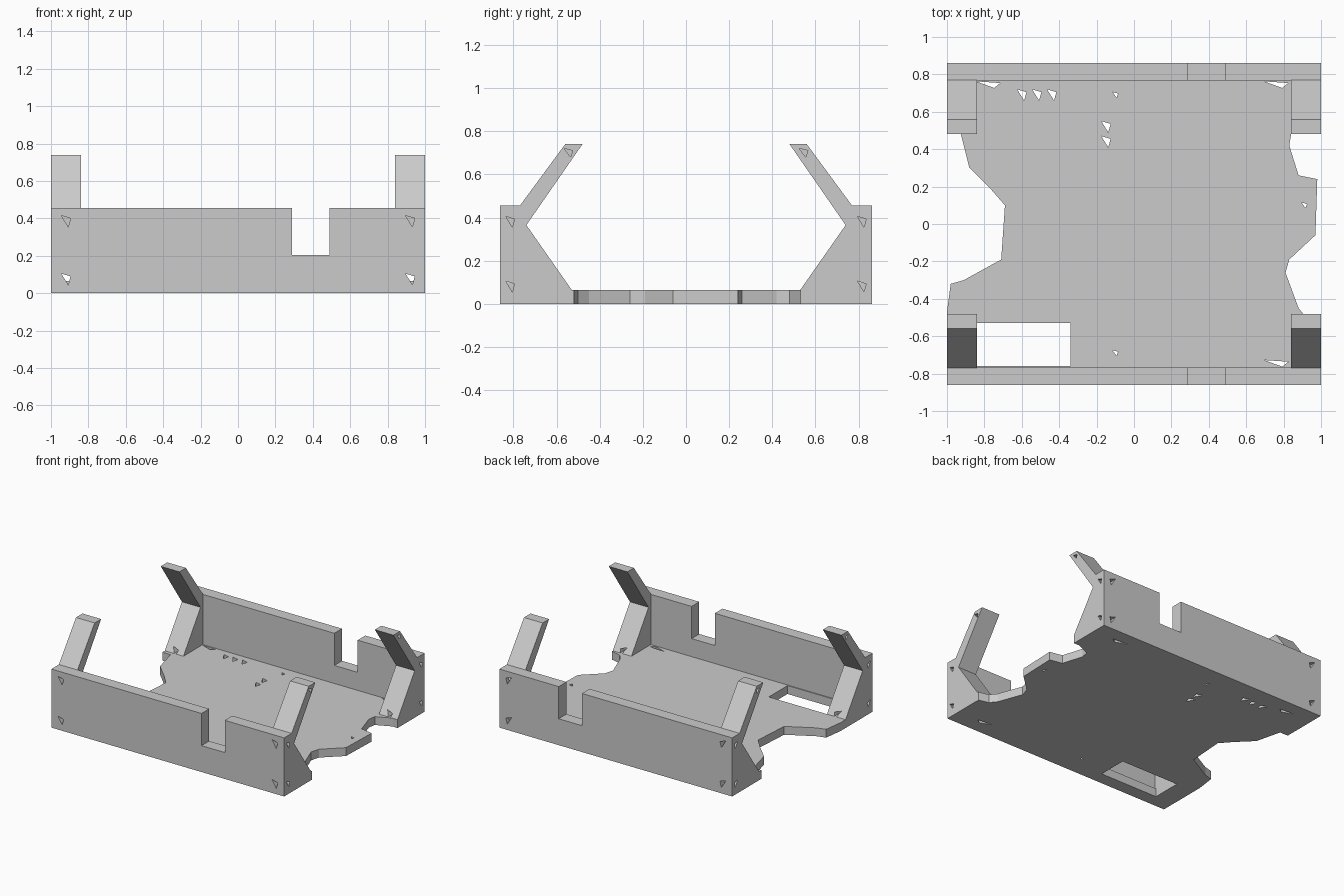
import bpy
import bmesh
from mathutils import Vector

cube = bpy.data.objects.get("Cube")
if cube:
    bpy.data.objects.remove(cube, do_unlink=True)

grey = bpy.data.materials.new("light_grey")
grey.use_nodes = True
COLOUR = (0.6, 0.6, 0.6, 1.0)
grey.diffuse_color = COLOUR
grey.node_tree.nodes["Principled BSDF"].inputs["Base Color"].default_value = COLOUR


def prism(name, outline, axis, start, end):
    """Extrude a flat outline along the x, y or z axis."""
    def place(p, d):
        return {"x": (d, p[0], p[1]), "y": (p[0], d, p[1]), "z": (p[0], p[1], d)}[axis]
    bm = bmesh.new()
    face = bm.faces.new([bm.verts.new(place(p, start)) for p in outline])
    ext = bmesh.ops.extrude_face_region(bm, geom=[face])
    verts = [g for g in ext["geom"] if isinstance(g, bmesh.types.BMVert)]
    shift = Vector(place((0, 0), end - start))
    bmesh.ops.translate(bm, verts=verts, vec=shift)
    bmesh.ops.recalc_face_normals(bm, faces=bm.faces)
    mesh = bpy.data.meshes.new(name)
    bm.to_mesh(mesh)
    bm.free()
    mesh.materials.append(grey)
    obj = bpy.data.objects.new(name, mesh)
    bpy.context.collection.objects.link(obj)
    return obj


def cut(target, outline, axis, start, end):
    """Cut a straight hole through a part."""
    cutter = prism("cutter", outline, axis, start, end)
    cutter.hide_render = True
    mod = target.modifiers.new("hole", "BOOLEAN")
    mod.operation = "DIFFERENCE"
    mod.solver = "EXACT"
    mod.object = cutter
    bpy.context.view_layer.objects.active = target
    bpy.ops.object.modifier_apply(modifier=mod.name)
    bpy.data.objects.remove(cutter, do_unlink=True)


def triangle(x, y, w=0.05, h=0.06):
    return [(x - w / 2, y + h / 2), (x + w / 2, y + h / 4), (x + w / 4, y - h / 2)]


# Floor with ragged ends
left_edge = [(-1, 0.77), (-1, 0.5), (-0.93, 0.5), (-0.88, 0.3), (-0.76, 0.18),
             (-0.69, 0.1), (-0.71, -0.19), (-0.91, -0.3), (-0.98, -0.32),
             (-1, -0.47), (-1, -0.77)]
right_edge = [(1, -0.77), (1, -0.52), (0.92, -0.5), (0.88, -0.45), (0.81, -0.26),
              (0.83, -0.19), (0.97, -0.06), (0.98, 0.24), (0.88, 0.26),
              (0.83, 0.42), (0.84, 0.48), (1, 0.55), (1, 0.77)]
floor = prism("floor", left_edge + right_edge, "z", 0, 0.065)

# Floor openings: one rectangle and scattered triangular holes
cut(floor, [(-0.84, -0.76), (-0.34, -0.76), (-0.34, -0.53), (-0.84, -0.53)], "z", -0.1, 0.2)
for x, y in [(-0.6, 0.69), (-0.52, 0.69), (-0.44, 0.69), (-0.15, 0.52), (-0.15, 0.44)]:
    cut(floor, triangle(x, y), "z", -0.1, 0.2)
for x, y in [(-0.1, 0.69), (0.91, 0.1), (-0.1, -0.69)]:
    cut(floor, triangle(x, y, 0.03, 0.03), "z", -0.1, 0.2)
for x, y in [(-0.78, 0.745), (0.76, 0.745), (0.76, -0.745)]:
    cut(floor, triangle(x, y, 0.13, 0.035), "z", -0.1, 0.2)

# Walls with a notch, and a bracket with a leaning arm at each end
wall_outline = [(-1, 0), (1, 0), (1, 0.455), (0.49, 0.455), (0.49, 0.205),
                (0.29, 0.205), (0.29, 0.455), (-1, 0.455)]
bracket_outline = [(0.77, 0), (0.53, 0), (0.53, 0.065), (0.74, 0.365),
                   (0.48, 0.74), (0.56, 0.74), (0.77, 0.455)]
for side, s in (("front", -1), ("back", 1)):
    wall = prism(side + "_wall", wall_outline, "y", s * 0.768, s * 0.862)
    for hand, h in (("right", -1), ("left", 1)):
        profile = [(s * y, z) for y, z in bracket_outline]
        bracket = prism(side + "_" + hand + "_bracket", profile, "x", h * 0.84, h)
        # Screw holes
        low = triangle(h * 0.92, 0.075)
        cut(bracket, low, "y", s * 0.4, s * 0.9)
        cut(bracket, triangle(s * 0.545, 0.7, 0.04, 0.04), "x", h * 0.92, h * 1.1)
        cut(wall, low, "y", s * 0.7, s * 0.9)
        cut(wall, triangle(h * 0.92, 0.385), "y", s * 0.7, s * 0.9)
        for z in (0.08, 0.38):
            cut(wall, triangle(s * 0.815, z, 0.04, 0.05), "x", h * 0.9, h * 1.1)
